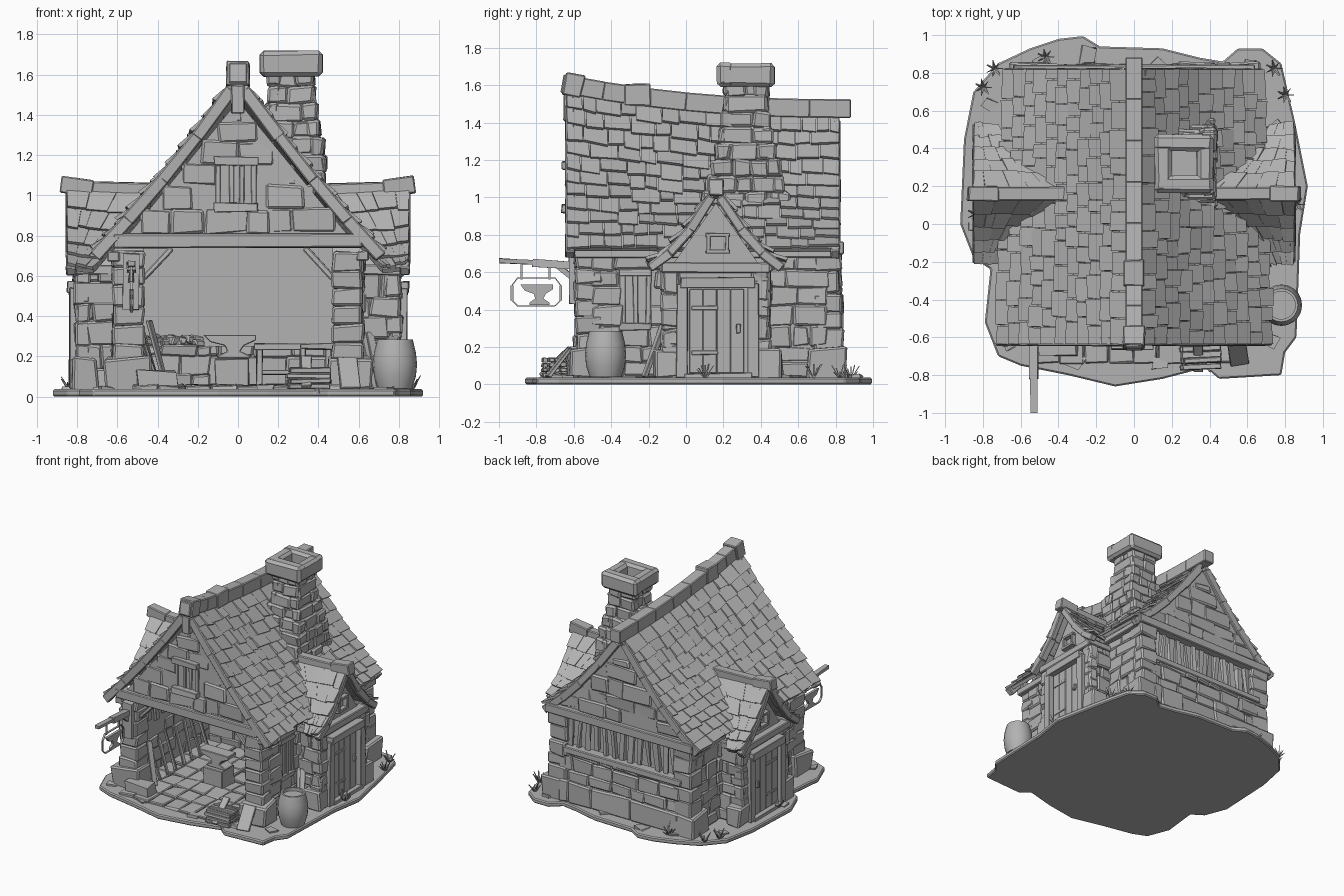
import bpy, bmesh, math, random
from mathutils import Vector, Matrix

random.seed(4)
U = random.uniform
if "Cube" in bpy.data.objects:
    bpy.data.objects.remove(bpy.data.objects["Cube"], do_unlink=True)
grey = bpy.data.materials.new("plain_grey")
grey.use_nodes = True
grey.diffuse_color = (.45, .45, .45, 1)
grey.node_tree.nodes["Principled BSDF"].inputs["Base Color"].default_value = grey.diffuse_color


def finish(bm, name, bevel=0):
    bmesh.ops.recalc_face_normals(bm, faces=bm.faces)
    me = bpy.data.meshes.new(name)
    bm.to_mesh(me)
    bm.free()
    ob = bpy.data.objects.new(name, me)
    me.materials.append(grey)
    bpy.context.collection.objects.link(ob)
    if bevel:
        mod = ob.modifiers.new("worn_edges", "BEVEL")
        mod.width, mod.segments = bevel, 1
    return ob


def block(bm, c, s, rot=None, jit=.004):
    m = Matrix.Translation(c) @ (rot or Matrix()) @ Matrix.Diagonal((*s, 1))
    for v in bmesh.ops.create_cube(bm, size=1, matrix=m)["verts"]:
        v.co += Vector((U(-jit, jit), U(-jit, jit), U(-jit, jit)))


def beam(bm, p, q, w, h, jit=.004):
    p, q = Vector(p), Vector(q)
    d = q - p
    block(bm, (p + q) / 2, (d.length, w, h), d.to_track_quat('X', 'Z').to_matrix().to_4x4(), jit)


def prism(bm, pts, vec):
    a = [bm.verts.new(p) for p in pts]
    b = [bm.verts.new(Vector(p) + Vector(vec)) for p in pts]
    bm.faces.new(a)
    bm.faces.new(b[::-1])
    for i in range(len(a)):
        j = (i + 1) % len(a)
        bm.faces.new((a[i], a[j], b[j], b[i]))


def wall(bm, a, b, z0, z1, depth=.1, row=.1, size=.15, span=None, hole=None):
    """Courses of rough stones from a to b; span(z) limits them, hole skips them."""
    a, b = Vector(a), Vector(b)
    d = (b - a).normalized()
    rot = Matrix.Rotation(math.atan2(d.y, d.x), 4, 'Z')
    z = z0
    while z < z1 - .01:
        h = min(row * U(.75, 1.25), z1 - z)
        h = z1 - z if z1 - z - h < .04 else h
        s, end = span(z + h) if span else (0, (b - a).length)
        while s < end - .01:
            w = min(size * U(.6, 1.5), end - s)
            w = end - s if end - s - w < .05 else w
            c = a + d * (s + w / 2)
            if not (hole and hole(s + w / 2, z + h / 2)):
                block(bm, (c.x, c.y, z + h / 2), (w + .004, depth + U(-.012, .022), h + .004), rot, .01)
            s += w
        z += h


# Roof surfaces: u runs along the ridge, t runs down the slope
def ridge_z(y):
    return 1.43 + .13 * max(0, (.82 - y) / 1.46) ** 2.2


def main_roof(side):
    def f(u, t):
        y = -.64 + 1.46 * u
        zr = ridge_z(y)
        sag = (.028 + .025 * u) * math.sin(math.pi * t)
        return Vector((side * (.03 + (.68 - .04 * u) * t), y, zr + (.73 - zr) * t - sag))
    return f


def wing_roof(sx, sy):
    def f(u, t):
        z = 1.02 - .385 * t - .05 * math.sin(math.pi * t)
        inner = max(.36, .7 - .92 * (z - .72) - .06)
        return Vector((sx * (inner + (.85 - inner) * u), .16 + sy * (.02 + .335 * t), z + .02 * u * u))
    return f


def shingles(name, f, rows, size):
    bm = bmesh.new()

    def patch(u0, u1, t0, ta, tb, lo, hi, thick):
        n = (f(u1, t0) - f(u0, t0)).cross(f(u0, ta) - f(u0, t0)).normalized()
        n = -n if n.z < 0 else n
        pts = [f(u0, t0) + n * lo, f(u1, t0) + n * lo, f(u1, tb) + n * hi, f(u0, ta) + n * hi]
        prism(bm, pts, n * -thick)

    for r in range(rows):
        t0, t1 = r / rows, (r + 1) / rows
        for k in range(6):
            patch(k / 6, (k + 1) / 6, t0, t1, t1, 0, 0, .025)
        u = 0
        while u < 1:
            w = size * U(.6, 1.4)
            e = 1 if 1 - u - w < size * .4 else u + w
            end = t1 + U(0, .02)
            patch(u + .002, e - .002, max(0, t0 - .02), end, end + U(-.012, .012), .004, U(.018, .038), .018)
            u = e
    return finish(bm, name)


for side, word in ((1, "left"), (-1, "right")):
    shingles("main_roof_" + word, main_roof(side), 11, .075)
    for sy, end in ((-1, "front"), (1, "back")):
        shingles(f"wing_roof_{word}_{end}", wing_roof(side, sy), 5, .22)

# Ground slab
outline = [(-.92, 0), (-.9, .45), (-.85, .7), (-.72, .85), (-.55, .93), (-.4, .98), (-.27, .995), (-.18, .94),
           (.15, .93), (.35, .88), (.47, .86), (.55, .93), (.68, .93), (.78, .85), (.85, .55), (.92, .2),
           (.88, -.05), (.86, -.6), (.8, -.68), (.78, -.8), (.45, -.82), (.38, -.76), (.15, -.82), (-.1, -.86),
           (-.35, -.8), (-.6, -.75), (-.72, -.7), (-.79, -.52), (-.76, -.24), (-.85, -.18)]
bm = bmesh.new()
prism(bm, [(x, y, 0) for x, y in outline], (0, 0, .037))
finish(bm, "ground_slab", .008)
bm = bmesh.new()
for i in range(8):
    for j in range(9):
        block(bm, (-.46 + i * .13, -.66 + j * .16, .04), (.126, .155, U(.025, .04)), jit=.008)
finish(bm, "floor_flags", .006)

# Solid wall cores behind the stones
bm = bmesh.new()
for sx in (-1, 1):
    block(bm, (sx * .565, .12, .38), (.085, 1.3, .68), jit=0)
    block(bm, (sx * .69, .16, .34), (.2, .54, .6), jit=0)
    prism(bm, [(sx * .77, -.1, .6), (sx * .77, .42, .6), (sx * .77, .16, .97)], (-sx * .3, 0, 0))
block(bm, (0, .77, .24), (1.1, .08, .4), jit=0)
block(bm, (0, .71, .5), (1.1, .03, .5), jit=0)
for y, top in ((-.615, 1.47), (.745, 1.38)):
    prism(bm, [(-.58, y, .76), (.58, y, .76), (0, y, top)], (0, .06, 0))
finish(bm, "wall_cores")

# Stone walls, pillars and gables
bm = bmesh.new()
for sx in (-1, 1):
    wall(bm, (sx * .57, -.5), (sx * .57, .76), .04, .7, hole=lambda s, z: .16 < s < .3 and .3 < z < .58)
    for y in (-.52, .76):
        wall(bm, (sx * .47, y), (sx * .62, y), .18, .72, .14, .1, .2)
        block(bm, (sx * .55, y - .01, .11), (.22, .2, .17), jit=.015)
    for y in (-.08, .4):
        wall(bm, (sx * .58, y), (sx * .81, y), .04, .62, .09, .1, .13)
        wall(bm, (sx * .77, y - .05), (sx * .77, y + .05), .04, .62, .08, .1, .2)
        block(bm, (sx * .76, y + (.04 if y > 0 else -.02), .11), (.13, .15, .16), jit=.015)
finish(bm, "side_walls", .011)

bm = bmesh.new()
wall(bm, (-.52, .785), (.52, .785), .04, .2, .12, .15, .32)
wall(bm, (-.52, .775), (.52, .775), .2, .43, .11, .1, .18)


def gable(top):
    def span(z):
        half = max(.02, .69 * (top - z) / (top - .74) - .03)
        return .6 - half, .6 + half
    return span


wall(bm, (-.6, -.59), (.6, -.59), .81, 1.44, .06, .1, .15, gable(1.5),
     lambda s, z: .5 < s < .69 and .96 < z < 1.15)
wall(bm, (-.6, .78), (.6, .78), .77, 1.26, .06, .11, .17, gable(1.35))
finish(bm, "gable_and_back_stones", .011)

# Ridge beams, barge boards and main timbers
bm = bmesh.new()
for k in range(7):
    y0, y1 = -.66 + k * .22, -.66 + (k + 1) * .22
    beam(bm, (0, y0 - .003, ridge_z(y0) + .045), (0, y1 + .003, ridge_z(y1) + .045), .09, .1, 0)
block(bm, (0, -.26, ridge_z(-.26) + .05), (.11, .14, .12))
block(bm, (0, -.6, 1.6), (.115, .1, .12), Matrix.Rotation(-.2, 4, 'X'))
block(bm, (0, -.62, 1.48), (.07, .07, .14))
for sx in (-1, 1):
    beam(bm, (sx * .34, .16, 1.025), (sx * .74, .16, 1.035), .07, .065)
    beam(bm, (sx * .72, .16, 1.035), (sx * .88, .16, 1.055), .08, .085)
    for u, dy in ((0, .02), (1, -.02)):
        f = main_roof(sx)
        off = Vector((0, dy, -.035))
        for k in range(4):
            beam(bm, f(u, k / 4) + off, f(u, min(1, k / 4 + .26)) + off, .05, .06)
    for sy in (-1, 1):
        f = wing_roof(sx, sy)
        off = Vector((-sx * .02, 0, -.035))
        for k in range(3):
            beam(bm, f(1, k / 3) + off, f(1, min(1, k / 3 + .35)) + off, .05, .05)
        beam(bm, (sx * .58, .16 + sy * .28, .63), (sx * .82, .16 + sy * .28, .63), .04, .05)
    beam(bm, (sx * .79, -.13, .625), (sx * .79, .45, .625), .07, .055)
    beam(bm, (sx * .62, -.6, .7), (sx * .62, .8, .7), .06, .05)
    beam(bm, (sx * .47, -.54, .59), (sx * .33, -.54, .74), .03, .03)
for y in (-.61, -.1, .3):
    beam(bm, (-.62, y, .775), (.62, y, .775), .07, .07)
beam(bm, (-.64, .81, .73), (.64, .81, .73), .07, .07)
beam(bm, (-.54, .8, .44), (.54, .8, .44), .08, .05)
finish(bm, "timbers", .006)

# Weathered slats in the rear opening
bm = bmesh.new()
for i in range(13):
    h = U(.16, .25)
    z = .46 + h / 2 if i % 3 else .7 - h / 2
    block(bm, (-.45 + i * .075, .785, z), (U(.025, .045), .025, h), Matrix.Rotation(U(-.1, .1), 4, 'Y'), .008)
finish(bm, "rear_slats")

# Doors with frames, straps and handles, plus small windows
bm = bmesh.new()
for sx in (-1, 1):
    for k in range(4):
        block(bm, (sx * .8, .055 + k * .073, .285), (.025, .073, .45), jit=0)
    for y in (-.02, .36):
        block(bm, (sx * .81, y, .29), (.06, .06, .5))
    block(bm, (sx * .815, .17, .545), (.07, .4, .055))
    block(bm, (sx * .81, .17, .045), (.07, .36, .03))
    for z in (.17, .41):
        block(bm, (sx * .814, .1, z), (.01, .14, .022), jit=.002)
    block(bm, (sx * .82, .28, .3), (.02, .025, .05))
    for y, z, w, h in ((.17, .8, .13, .02), (.17, .71, .13, .02), (.12, .755, .02, .09), (.22, .755, .02, .09)):
        block(bm, (sx * .785, y, z), (.04, w, h), jit=.002)
    for z in (.31, .6):
        block(bm, (sx * .6, -.27, z), (.06, .17, .04))
    for y in (-.34, -.27, -.2):
        block(bm, (sx * .6, y, .45), (.04, .025, .27))
for z in (.94, 1.17):
    block(bm, (-.01, -.63, z), (.22, .07, .045))
for x in (-.1, -.03, .02, .08):
    block(bm, (x, -.61, 1.05), (.025, .03, .2))
finish(bm, "doors_and_windows", .003)

# Chimney: tapering courses, flared cap and square flue
bm = bmesh.new()
cx, cy, z = .265, .32, .86
while z < 1.6:
    r = .112 + .13 * max(0, (1.45 - z) / .56) ** 1.2
    rx = min(r, .165)
    block(bm, (cx, cy, z + .045), (rx * 2 - .03, r * 2 - .03, .1), jit=0)
    for s in (-1, 1):
        wall(bm, (cx - rx, cy + s * (r - .03)), (cx + rx, cy + s * (r - .03)), z, z + .085, .06, .2, .12)
        wall(bm, (cx + s * (rx - .03), cy - r), (cx + s * (rx - .03), cy + r), z, z + .085, .06, .2, .12)
    z += .085
finish(bm, "chimney", .013)
bm = bmesh.new()
for s in (-1, 1):
    block(bm, (cx, cy + s * .11, 1.655), (.31, .09, .125), jit=.005)
    block(bm, (cx + s * .11, cy, 1.655), (.09, .3, .125), jit=.005)
finish(bm, "chimney_cap", .02)

# Barrel
bm = bmesh.new()
prof = [(0, .04), (.085, .04), (.104, .1), (.11, .16), (.104, .22), (.088, .285), (.074, .285), (.074, .26), (0, .26)]
vs = [bm.verts.new((.78 + r, -.43, z)) for r, z in prof]
es = [bm.edges.new(p) for p in zip(vs, vs[1:])]
bmesh.ops.spin(bm, geom=vs + es, cent=(.78, -.43, 0), axis=(0, 0, 1), angle=math.tau, steps=20)
bmesh.ops.remove_doubles(bm, verts=bm.verts, dist=.0005)
barrel = finish(bm, "barrel")
bpy.context.view_layer.objects.active = barrel
barrel.select_set(True)
bpy.ops.object.shade_smooth_by_angle(angle=math.radians(35))

# Hanging sign: arm, brace, ring and flat anvil
anvil = [(-.12, .13), (.1, .13), (.1, .1), (.05, .07), (.035, .04), (.075, .015), (.075, 0),
         (-.06, 0), (-.06, .015), (-.02, .04), (-.03, .07), (-.09, .09)]
bm = bmesh.new()
sx = -.53
beam(bm, (sx, -.55, .63), (sx, -.82, .65), .045, .04)
beam(bm, (sx, -.8, .65), (sx, -1, .66), .035, .025)
beam(bm, (sx, -.57, .54), (sx, -.68, .63), .03, .03)
block(bm, (sx, -.6, .57), (.08, .05, .28))
prism(bm, [(sx - .01, -.79 + .8 * y, .425 + .85 * z) for y, z in anvil], (.02, 0, 0))
ring = [(-.93, .45), (-.9, .42), (-.7, .42), (-.67, .45), (-.67, .53), (-.7, .57), (-.9, .57), (-.93, .53)]
for p, q in zip(ring, ring[1:] + ring[:1]):
    beam(bm, (sx, *p), (sx, *q), .015, .006, 0)
for y in (-.88, -.73):
    beam(bm, (sx, y, .56), (sx, y, .66), .012, .012, 0)
finish(bm, "hanging_sign")

# Workshop interior: anvil on a stump, forge, benches, wall tools
bm = bmesh.new()
prism(bm, [(-.03 + 1.2 * x, -.25, .19 + .9 * z) for x, z in anvil], (0, .1, 0))
block(bm, (-.03, -.2, .115), (.17, .15, .15))
finish(bm, "anvil_and_stump", .004)
bm = bmesh.new()
wall(bm, (-.5, .5), (-.14, .5), .04, .25, .3, .08, .14)
for i in range(30):
    block(bm, (U(-.47, -.2), U(.4, .6), U(.25, .29)), (.05, .05, .04), Matrix.Rotation(U(0, 3), 4, 'Z'), .01)
finish(bm, "forge", .008)
bm = bmesh.new()
for x, y, w, d in ((.28, .52, .4, .24), (.4, .0, .18, .4)):
    block(bm, (x, y, .25), (w, d, .03))
    block(bm, (x, y, .12), (w * .9, d * .85, .02))
    for i in (-1, 1):
        for j in (-1, 1):
            block(bm, (x + i * w * .43, y + j * d * .4, .14), (.03, .03, .2))
for k in range(7):
    y = -.4 + k * .1
    beam(bm, (-.4, y, .06), (-.49, y + U(-.03, .03), U(.3, .42)), .02, .02)
    block(bm, (-.5, y, .53), (.02, .05, U(.06, .14)))
finish(bm, "benches_and_tools", .003)

# Yard clutter: split logs, leaning planks, loose stones, grass
bm = bmesh.new()
for k in range(4):
    for i in range(5):
        beam(bm, (.24 + U(0, .03), -.76 + i * .032, .05 + k * .027), (.46, -.75 + i * .032, .05 + k * .027), .028, .024)
beam(bm, (.34, -.78, .05), (.34, -.62, .2), .05, .02)
beam(bm, (.56, -.74, .04), (.54, -.62, .19), .1, .02)
for x in (.68, .71):
    beam(bm, (x, -.22, .04), (x - .06, -.12, .32), .035, .025)
beam(bm, (-.36, -.52, .06), (-.44, -.48, .38), .04, .02)
finish(bm, "wood_clutter", .003)
bm = bmesh.new()
for i, (x, y) in enumerate(outline[::2]):
    block(bm, (x * .9, y * .9, .035), (U(.05, .09), U(.05, .09), .03), Matrix.Rotation(i, 4, 'Z'), .01)
block(bm, (-.4, -.64, .08), (.2, .1, .1), jit=.015)
for x, y in ((-.8, .72), (-.74, .82), (-.47, .88), (.74, .82), (.8, .68), (-.84, .05), (.86, .1)):
    for k in range(7):
        a = k * .9
        tip = Vector((x + .045 * math.cos(a), y + .045 * math.sin(a), U(.06, .11)))
        prism(bm, [(x - .008, y, .03), (x + .008, y, .03), tip], (.004, .006, 0))
finish(bm, "loose_stones_and_grass")
